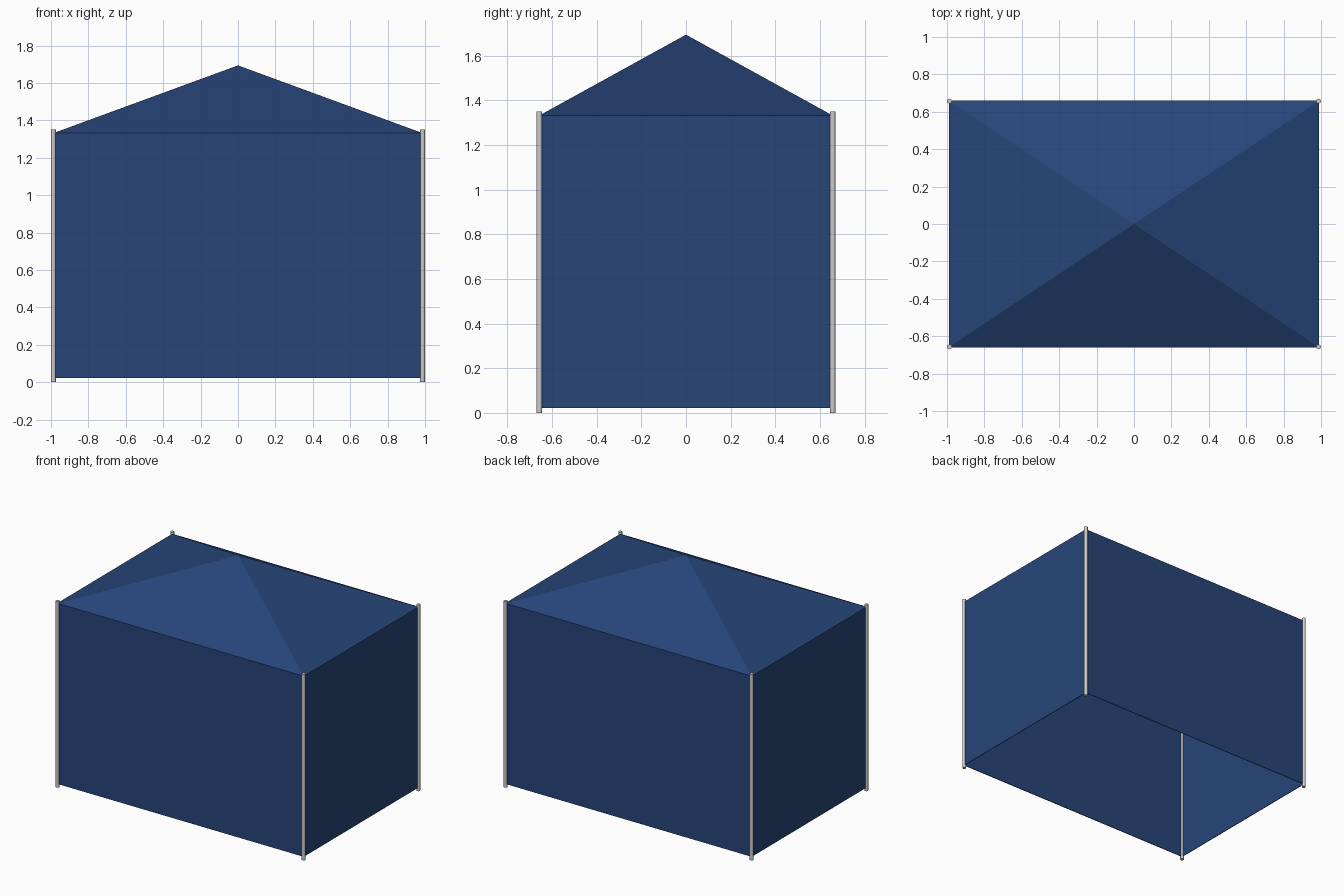
import bpy
import math

if "Cube" in bpy.data.objects:
    bpy.data.objects.remove(bpy.data.objects["Cube"])

X, Y = 0.987, 0.657          # pole axis positions
POLE_R, POLE_H = 0.013, 1.35
WALL_LOW, WALL_TOP = 0.022, 1.332
APEX = 1.694
THICK = 0.005

blue = bpy.data.materials.new("blue_canvas")
blue.diffuse_color = (0.02, 0.06, 0.19, 1)
blue.use_nodes = True
blue.node_tree.nodes["Principled BSDF"].inputs["Base Color"].default_value = blue.diffuse_color


def wall(name, size_x, size_y, x, y):
    height = WALL_TOP - WALL_LOW
    bpy.ops.mesh.primitive_cube_add(size=1, location=(x, y, WALL_LOW + height / 2))
    ob = bpy.context.object
    ob.name = name
    ob.scale = (size_x, size_y, height)
    bpy.ops.object.transform_apply(location=False, rotation=False, scale=True)
    ob.data.materials.append(blue)


# Corner poles
for sx, side in ((-1, "left"), (1, "right")):
    for sy, end in ((-1, "front"), (1, "back")):
        bpy.ops.mesh.primitive_cylinder_add(
            vertices=16, radius=POLE_R, depth=POLE_H,
            location=(sx * X, sy * Y, POLE_H / 2))
        bpy.context.object.name = f"{end}_{side}_pole"
        bpy.ops.object.shade_smooth_by_angle()

# Thin canvas walls, open at the bottom
wall("front_wall", 2 * X, THICK, 0, -Y)
wall("back_wall", 2 * X, THICK, 0, Y)
wall("left_wall", THICK, 2 * Y, -X, 0)
wall("right_wall", THICK, 2 * Y, X, 0)

# Closed pyramid roof
rise = APEX - WALL_TOP
bpy.ops.mesh.primitive_cone_add(
    vertices=4, radius1=math.sqrt(2), radius2=0, depth=rise,
    location=(0, 0, WALL_TOP + rise / 2), rotation=(0, 0, math.radians(45)))
roof = bpy.context.object
roof.name = "roof"
bpy.ops.object.transform_apply(location=False, rotation=True, scale=False)
roof.scale = (X, Y, 1)
bpy.ops.object.transform_apply(location=False, rotation=False, scale=True)
roof.data.materials.append(blue)
